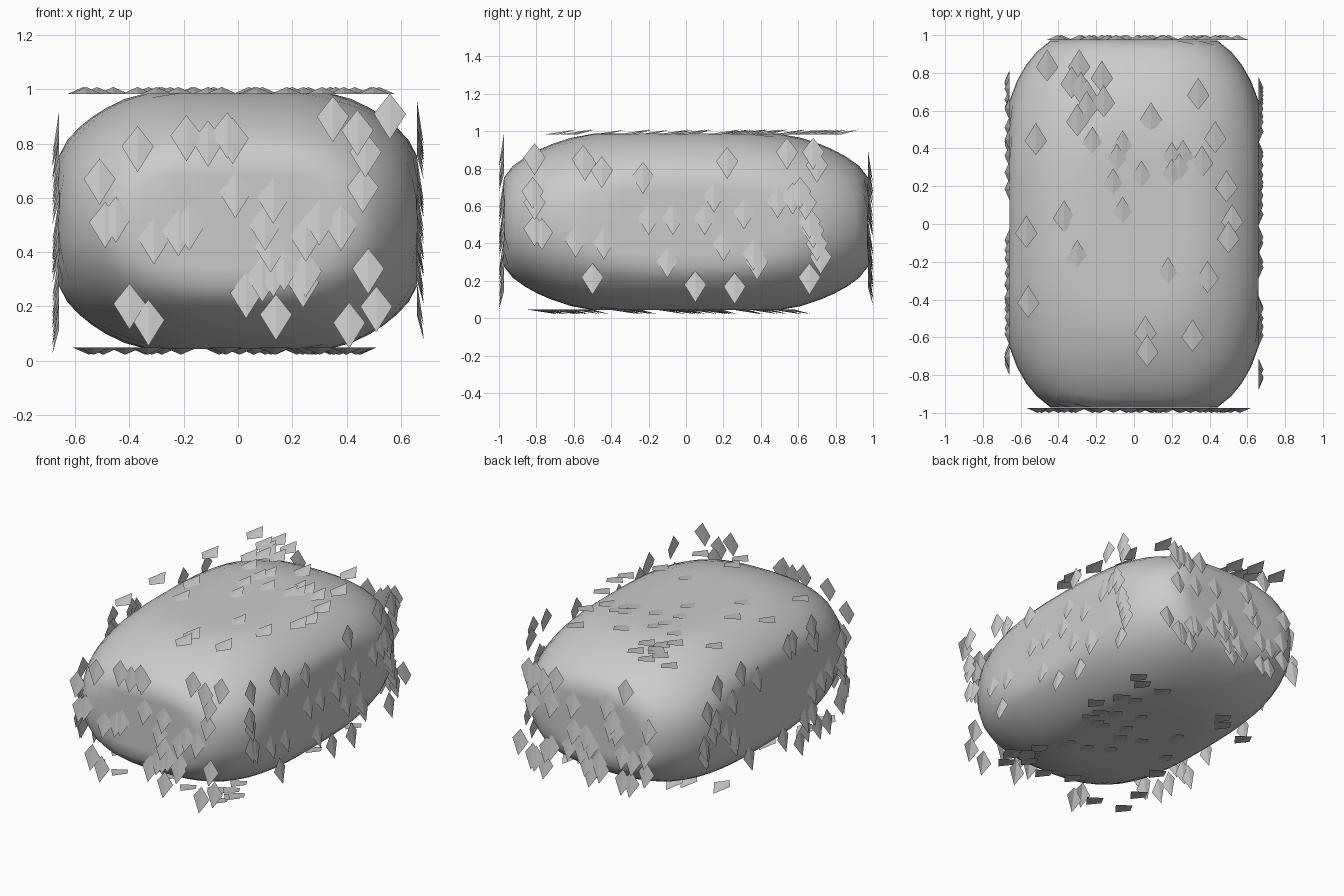
import bpy, bmesh, random
from mathutils import Vector

if "Cube" in bpy.data.objects:
    bpy.data.objects.remove(bpy.data.objects["Cube"])

random.seed(4)
HALF = Vector((0.66, 0.972, 0.472))
MID_Z = 0.515


def finish(bm, name):
    mesh = bpy.data.meshes.new(name)
    bm.to_mesh(mesh)
    bm.free()
    obj = bpy.data.objects.new(name, mesh)
    bpy.context.collection.objects.link(obj)
    return obj


# Bush body: subdivided cube pushed onto a soft rounded box with flattened sides
bm = bmesh.new()
bmesh.ops.create_cube(bm, size=2)
bmesh.ops.subdivide_edges(bm, edges=bm.edges[:], cuts=11, use_grid_fill=True)
NXY, NZ, GROW = 2.9, 2.3, 1.1
for v in bm.verts:
    x, y, z = v.co
    ring = (abs(x) ** NXY + abs(y) ** NXY) ** (NZ / NXY)
    p = v.co * (GROW / (ring + abs(z) ** NZ) ** (1 / NZ))
    p = [max(-1, min(1, c)) * h for c, h in zip(p, HALF)]
    v.co = (p[0], p[1], p[2] + MID_Z)
for f in bm.faces:
    f.smooth = True
finish(bm, "bush_body")


# Leaves: folded kites whose long tip lifts away from the body
def leaves(name, points, origin, across, tip, out):
    across, tip, out = Vector(across), Vector(tip), Vector(out)
    bm = bmesh.new()
    for a, b in points:
        c = Vector(origin) + across * a + Vector(map(abs, tip)) * b
        low = bm.verts.new(c - tip * 0.075)
        left = bm.verts.new(c - across * 0.059)
        right = bm.verts.new(c + across * 0.059)
        high = bm.verts.new(c + tip * 0.095 + out * 0.026)
        for tri in ((low, high, left), (low, right, high)):
            f = bm.faces.new(tri)
            f.normal_update()
            if f.normal.dot(out) < 0:
                f.normal_flip()
    finish(bm, name)


def scatter(n, a0, a1, b0, b1):
    return [(random.uniform(a0, a1), random.uniform(b0, b1)) for _ in range(n)]


front = [(-.37, .79), (-.51, .67), (-.45, .53), (-.49, .51), (-.31, .45), (-.18, .50),
         (-.22, .48), (-.40, .21), (-.33, .15), (-.19, .83), (-.11, .81), (-.04, .84),
         (-.02, .82), (-.01, .62), (.03, .25), (.14, .17), (.25, .33), (.24, .29),
         (.25, .46), (.30, .52), (.38, .50), (.41, .14), (.51, .20), (.48, .34),
         (.46, .64), (.44, .85), (.35, .90), (.56, .91), (.47, .77), (.13, .60),
         (.10, .50), (.12, .42), (.13, .33), (.09, .31), (.17, .35)]
side = [(-.81, .86), (-.82, .68), (-.81, .62), (-.81, .48), (-.77, .46), (-.55, .85),
        (-.54, .83), (-.45, .79), (-.59, .42), (-.44, .41), (-.50, .22), (-.23, .76),
        (-.20, .54), (-.07, .54), (-.10, .31), (.05, .18), (.10, .54), (.15, .66),
        (.22, .84), (.20, .40), (.26, .17), (.31, .57), (.36, .35), (.38, .30),
        (.49, .63), (.54, .89), (.57, .65), (.61, .68), (.64, .62), (.68, .89),
        (.70, .82), (.66, .52), (.68, .47), (.70, .40), (.66, .22), (.72, .33)]
top = [(-.46, .83), (-.29, .83), (-.33, .74), (-.28, .71), (-.25, .67), (-.17, .77),
       (-.16, .64), (-.30, .54), (-.25, .61), (-.22, .42), (-.52, .44), (.34, .68),
       (.09, .55), (.43, .45), (-.06, .40), (-.09, .33), (.04, .24), (-.11, .20),
       (.20, .34), (.26, .35), (.20, .25), (.24, .28), (.36, .32), (.49, .19),
       (.52, .01), (.50, -.08), (-.06, .05), (-.37, .03), (-.57, -.05), (-.30, -.18),
       (-.56, -.42), (.18, -.27), (.39, -.29), (.06, -.58), (.31, -.60), (.07, -.68)]

X, Y, DOWN = (1, 0, 0), (0, 1, 0), (0, 0, -1)
leaves("front_leaves", front, (0, -.974, 0), X, DOWN, (0, -1, 0))
leaves("back_leaves", scatter(36, -.45, .55, .13, .87), (0, .974, 0), X, DOWN, Y)
leaves("right_leaves", side, (.659, 0, 0), Y, DOWN, X)
leaves("left_leaves", scatter(36, -.77, .77, .11, .85), (-.659, 0, 0), Y, DOWN, (-1, 0, 0))
leaves("top_leaves", top, (0, 0, .983), X, Y, (0, 0, 1))
leaves("bottom_leaves", scatter(36, -.56, .48, -.79, .63), (0, 0, .048), X, Y, DOWN)
